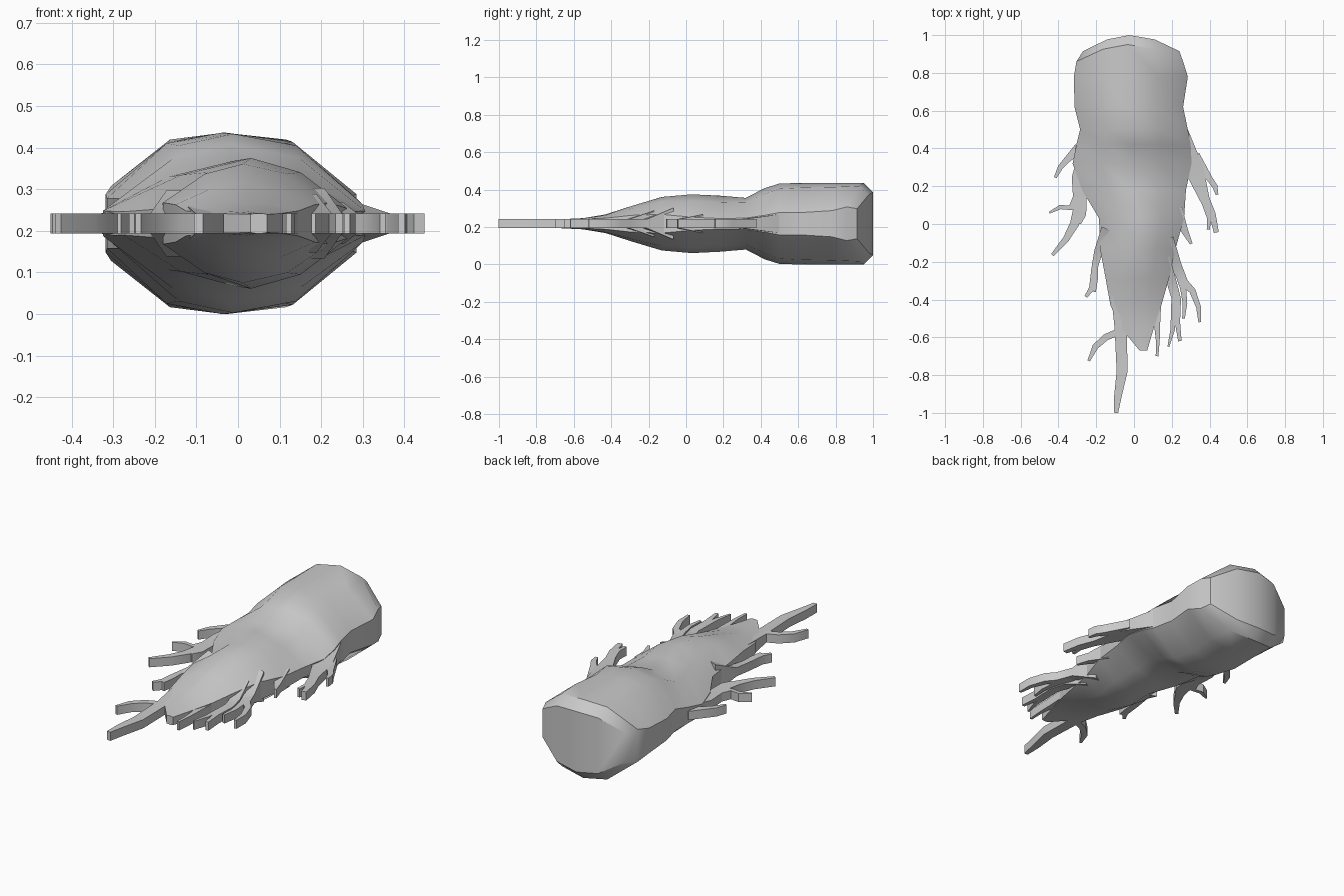
import bpy
from mathutils import Vector

ZC = 0.218          # height of the symmetry plane
T = 0.024           # half thickness of the flat rootlets


def make(name, verts, faces):
    me = bpy.data.meshes.new(name)
    me.from_pydata(verts, [], faces)
    ob = bpy.data.objects.new(name, me)
    bpy.context.collection.objects.link(ob)
    bpy.ops.object.select_all(action='DESELECT')
    ob.select_set(True)
    bpy.context.view_layer.objects.active = ob
    bpy.ops.object.mode_set(mode='EDIT')
    bpy.ops.mesh.select_all(action='SELECT')
    bpy.ops.mesh.normals_make_consistent(inside=False)
    bpy.ops.object.mode_set(mode='OBJECT')
    bpy.ops.object.shade_smooth_by_angle(angle=0.6)
    return ob


# Main root: (y, left x, right x, half height, edge half height, end bow, shoulder fullness)
STATIONS = [
    (1.00, -0.27, 0.24, 0.168, 0.08, 0.085, 0.85),
    (0.95, -0.305, 0.26, 0.218, 0.09, 0.09, 0.87),
    (0.78, -0.318, 0.285, 0.218, 0.07, 0, 0.85),
    (0.62, -0.315, 0.26, 0.218, 0.06, 0, 0.84),
    (0.50, -0.285, 0.285, 0.215, 0.06, 0, 0.82),
    (0.42, -0.305, 0.30, 0.190, 0.045, 0, 0.78),
    (0.32, -0.325, 0.305, 0.138, 0.03, 0, 0.76),
    (0.18, -0.275, 0.275, 0.15, 0.028, 0, 0.72),
    (0.03, -0.185, 0.265, 0.157, 0.035, 0, 0.72),
    (-0.13, -0.18, 0.22, 0.143, 0.05, 0, 0.74),
    (-0.29, -0.15, 0.185, 0.095, 0.045, 0, 0.75),
    (-0.43, -0.125, 0.145, 0.05, 0.03, 0, 0.8),
    (-0.55, -0.07, 0.105, 0.03, 0.024, 0, 0.85),
    (-0.67, 0.03, 0.07, 0.024, 0.022, 0, 0.85),
]
U = [0, 0.25, 0.48, 0.745, 1]
BOW = [1, 0.27, 0, 0.27, 1]
verts, faces = [], []
for y, l, r, h, e, bow, full in STATIONS:
    shape = [0, full, 1, full, 0]
    top = [(l + (r - l) * u, y - bow * b, e + (h - e) * f) for u, f, b in zip(U, shape, BOW)]
    verts += [(x, v, ZC + z) for x, v, z in top]
    verts += [(x, v, ZC - z) for x, v, z in reversed(top)]
N = 10
for s in range(len(STATIONS) - 1):
    for i in range(N):
        j = (i + 1) % N
        faces.append((s * N + i, s * N + j, (s + 1) * N + j, (s + 1) * N + i))
for base in (0, (len(STATIONS) - 1) * N):
    faces += [(base + i, base + i + 1, base + 8 - i, base + 9 - i) for i in range(4)]
make("main_root", verts, faces)


# Rootlet: flat tapered ribbon along (x, y, half width), optionally thick at its base
def rootlet(name, path, base=T):
    vs, fs = [], []
    P = [Vector(p[:2]) for p in path]
    for i, p in enumerate(P):
        d = (P[min(i + 1, len(P) - 1)] - P[max(i - 1, 0)]).normalized()
        side = Vector((-d.y, d.x)) * path[i][2]
        t = base if i == 0 else T
        for q, z in ((p + side, t), (p - side, t), (p - side, -t), (p + side, -t)):
            vs.append((q.x, q.y, ZC + z))
    for s in range(len(P) - 1):
        for i in range(4):
            j = (i + 1) % 4
            fs.append((s * 4 + i, s * 4 + j, s * 4 + 4 + j, s * 4 + 4 + i))
    k = len(vs)
    fs += [(0, 1, 2, 3), (k - 4, k - 3, k - 2, k - 1)]
    make(name, vs, fs)


# Right side rootlets
rootlet("right_upper_rootlet", [(0.245, 0.48, 0.045), (0.318, 0.29, 0.05), (0.375, 0.13, 0.026),
                                (0.415, 0.05, 0.018), (0.436, -0.045, 0.013)], 0.05)
rootlet("right_upper_branch", [(0.32, 0.36, 0.03), (0.40, 0.24, 0.016), (0.428, 0.2, 0.014), (0.44, 0.155, 0.007)])
rootlet("right_upper_twig", [(0.375, 0.12, 0.02), (0.398, 0.03, 0.011), (0.393, -0.03, 0.008)])
rootlet("right_middle_rootlet", [(0.225, 0.08, 0.03), (0.27, -0.04, 0.018), (0.303, -0.105, 0.007)], 0.05)
rootlet("right_lower_rootlet", [(0.17, -0.08, 0.04), (0.222, -0.22, 0.03), (0.265, -0.31, 0.022),
                                (0.31, -0.355, 0.017), (0.342, -0.44, 0.013), (0.348, -0.52, 0.007)], 0.085)
rootlet("right_lower_twig", [(0.235, -0.24, 0.025), (0.26, -0.34, 0.016), (0.27, -0.42, 0.012), (0.262, -0.50, 0.007)])
rootlet("right_lower_branch", [(0.16, -0.18, 0.03), (0.2, -0.31, 0.026), (0.225, -0.4, 0.024),
                               (0.23, -0.52, 0.014), (0.243, -0.62, 0.009)], 0.07)
rootlet("right_lower_fork", [(0.215, -0.36, 0.016), (0.21, -0.46, 0.014), (0.205, -0.56, 0.012), (0.182, -0.65, 0.005)])

# Left side rootlets
rootlet("left_upper_rootlet", [(-0.29, 0.40, 0.03), (-0.345, 0.35, 0.018), (-0.39, 0.30, 0.014), (-0.417, 0.245, 0.007)])
rootlet("left_middle_rootlet", [(-0.24, 0.42, 0.04), (-0.28, 0.24, 0.05), (-0.29, 0.09, 0.03),
                                (-0.315, 0.0, 0.024), (-0.36, -0.08, 0.017), (-0.432, -0.165, 0.009)], 0.04)
rootlet("left_middle_branch", [(-0.285, 0.16, 0.03), (-0.335, 0.085, 0.014), (-0.39, 0.09, 0.012), (-0.448, 0.06, 0.005)])
rootlet("left_middle_spur", [(-0.28, 0.12, 0.028), (-0.275, 0.05, 0.022), (-0.287, 0.0, 0.006)])
rootlet("left_lower_rootlet", [(-0.135, -0.03, 0.04), (-0.19, -0.15, 0.022), (-0.21, -0.24, 0.016),
                               (-0.222, -0.34, 0.016), (-0.255, -0.385, 0.008)], 0.08)
rootlet("left_lower_twig", [(-0.205, -0.2, 0.014), (-0.204, -0.29, 0.013), (-0.208, -0.36, 0.006)])

# Bottom rootlets
rootlet("bottom_tap_root", [(-0.075, -0.38, 0.045), (-0.07, -0.56, 0.032), (-0.063, -0.78, 0.029),
                            (-0.085, -0.91, 0.02), (-0.095, -1.0, 0.011)], 0.04)
rootlet("bottom_tap_branch", [(-0.08, -0.57, 0.018), (-0.15, -0.60, 0.018), (-0.205, -0.65, 0.016), (-0.24, -0.725, 0.007)])
rootlet("bottom_right_rootlet", [(0.11, -0.40, 0.035), (0.122, -0.52, 0.017), (0.126, -0.62, 0.01), (0.122, -0.70, 0.007)])
